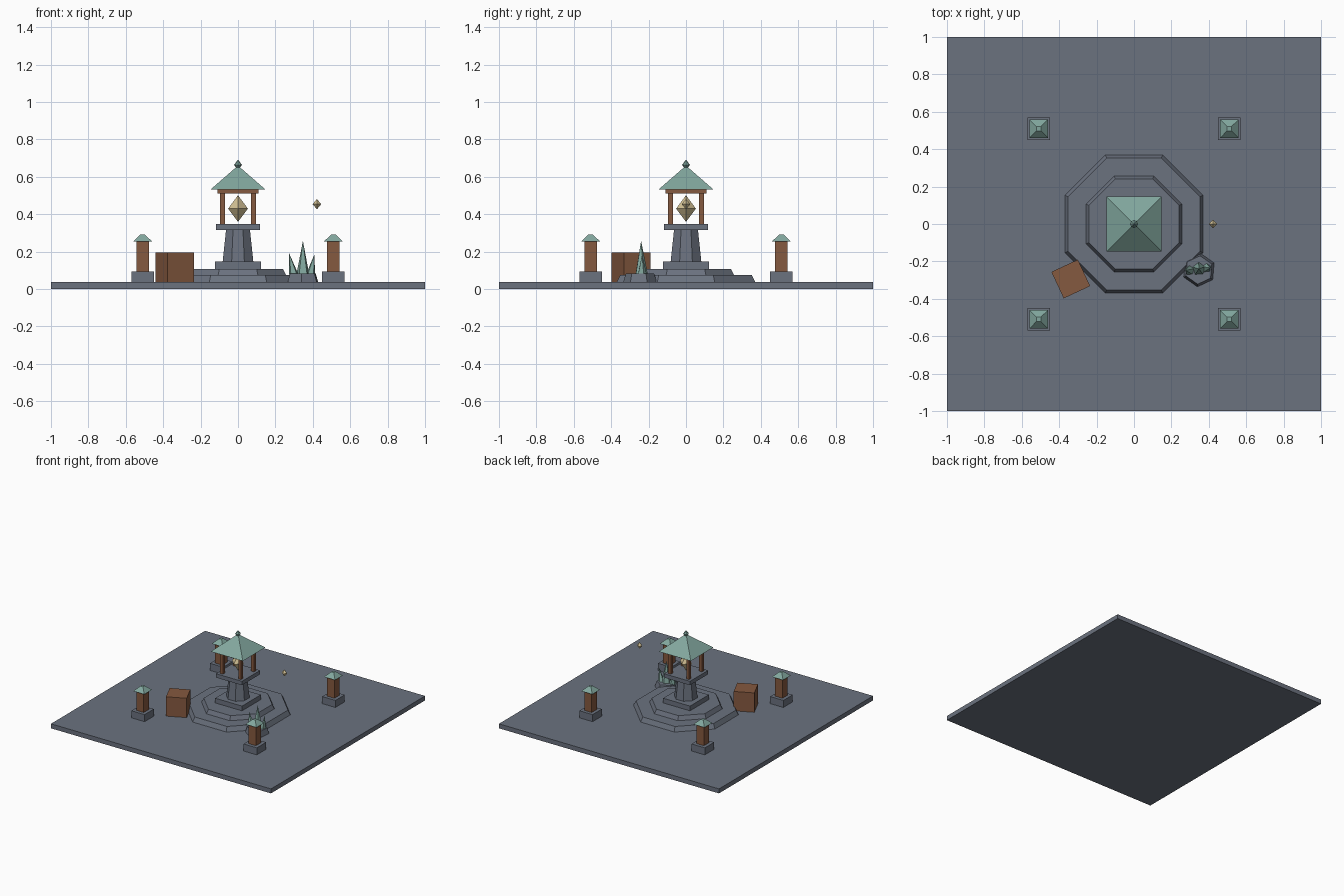
import bpy
import bmesh
from math import pi, sin, cos, radians

cube = bpy.data.objects.get("Cube")
if cube:
    bpy.data.objects.remove(cube, do_unlink=True)


def material(name, color):
    mat = bpy.data.materials.new(name)
    mat.use_nodes = True
    rgba = (*color, 1)
    mat.diffuse_color = rgba
    mat.node_tree.nodes["Principled BSDF"].inputs["Base Color"].default_value = rgba
    return mat


STONE = material("slate stone", (0.147, 0.168, 0.212))
WOOD = material("brown wood", (0.235, 0.100, 0.050))
COPPER = material("aged copper", (0.225, 0.390, 0.345))
GOLD = material("pale gold", (0.670, 0.550, 0.310))


def loft(name, mat, sides, rings, at=(0, 0), turn=0.0, lean=(0, 0)):
    """Stack of regular polygons given as (radius, height); radius 0 is a tip.
    Turn is the angle of the first corner; lean shifts the last ring."""
    bm = bmesh.new()
    loops = []
    for i, (radius, z) in enumerate(rings):
        dx, dy = lean if i == len(rings) - 1 else (0, 0)
        count = sides if radius else 1
        loops.append([bm.verts.new((at[0] + dx + radius * cos(turn + 2 * pi * k / sides),
                                    at[1] + dy + radius * sin(turn + 2 * pi * k / sides), z))
                      for k in range(count)])
    for low, high in zip(loops, loops[1:]):
        for k in range(sides):
            n = (k + 1) % sides
            if len(low) == 1:
                bm.faces.new((low[0], high[n], high[k]))
            elif len(high) == 1:
                bm.faces.new((low[k], low[n], high[0]))
            else:
                bm.faces.new((low[k], low[n], high[n], high[k]))
    for loop in (loops[0], loops[-1]):
        if len(loop) > 1:
            bm.faces.new(loop)
    bmesh.ops.recalc_face_normals(bm, faces=bm.faces)
    mesh = bpy.data.meshes.new(name)
    bm.to_mesh(mesh)
    bm.free()
    mesh.materials.append(mat)
    obj = bpy.data.objects.new(name, mesh)
    bpy.context.collection.objects.link(obj)
    return obj


def flat(name, mat, sides, rings, at=(0, 0), turn=0.0):
    """Loft measured to the flat sides, with flats facing the axes."""
    grow = 1 / cos(pi / sides)
    return loft(name, mat, sides, [(r * grow, z) for r, z in rings], at, turn + pi / sides)


# Ground and stepped plinth
GROUND = 0.037
flat("ground_slab", STONE, 4, [(1, 0), (1, GROUND)])
flat("lower_step", STONE, 8, [(0.37, GROUND), (0.352, 0.074)])
flat("upper_step", STONE, 8, [(0.257, 0.074), (0.241, 0.108)])

# Lantern pedestal
flat("pedestal_base", STONE, 4, [(0.122, 0.108), (0.122, 0.147)])
flat("pedestal_shaft", STONE, 8, [(0.082, 0.147), (0.064, 0.316)])
flat("pedestal_cap", STONE, 4, [(0.118, 0.316), (0.118, 0.348)])

# Lantern house
for sx in (-1, 1):
    for sy in (-1, 1):
        flat("lantern_post", WOOD, 4, [(0.013, 0.348), (0.013, 0.512)],
             (sx * 0.083, sy * 0.083))
flat("roof_beam", WOOD, 4, [(0.11, 0.512), (0.11, 0.533)])
flat("lantern_roof", COPPER, 4, [(0.146, 0.533), (0.012, 0.65)])
loft("roof_finial", COPPER, 8, [(0, 0.637), (0.021, 0.664), (0, 0.693)])

# Glowing crystals
loft("lantern_crystal", GOLD, 4, [(0, 0.36), (0.053, 0.43), (0, 0.502)])
loft("floating_crystal", GOLD, 4, [(0, 0.427), (0.023, 0.454), (0, 0.482)], (0.422, 0))

# Corner pillars
for sx in (-1, 1):
    for sy in (-1, 1):
        at = (sx * 0.51, sy * 0.51)
        flat("pillar_base", STONE, 4, [(0.06, GROUND), (0.06, 0.095)], at)
        flat("pillar_post", WOOD, 4, [(0.033, 0.095), (0.033, 0.255)], at)
        flat("pillar_cap", COPPER, 4, [(0.05, 0.255), (0.012, 0.292)], at)

# Wooden crate
flat("crate", WOOD, 4, [(0.078, GROUND), (0.078, 0.196)], (-0.338, -0.294), radians(25))

# Rock with spikes
loft("spike_rock", STONE, 6, [(0.09, GROUND), (0.076, 0.083)], (0.347, -0.246), radians(25))
for name, x, y, radius, top, lean in (
        ("left_spike", 0.388, -0.235, 0.026, 0.184, 0.02),
        ("middle_spike", 0.347, -0.24, 0.036, 0.258, 0),
        ("right_spike", 0.298, -0.248, 0.027, 0.19, -0.024)):
    loft(name, COPPER, 5, [(radius, 0.078), (0, top)], (x, y), radians(20), (lean, 0))
